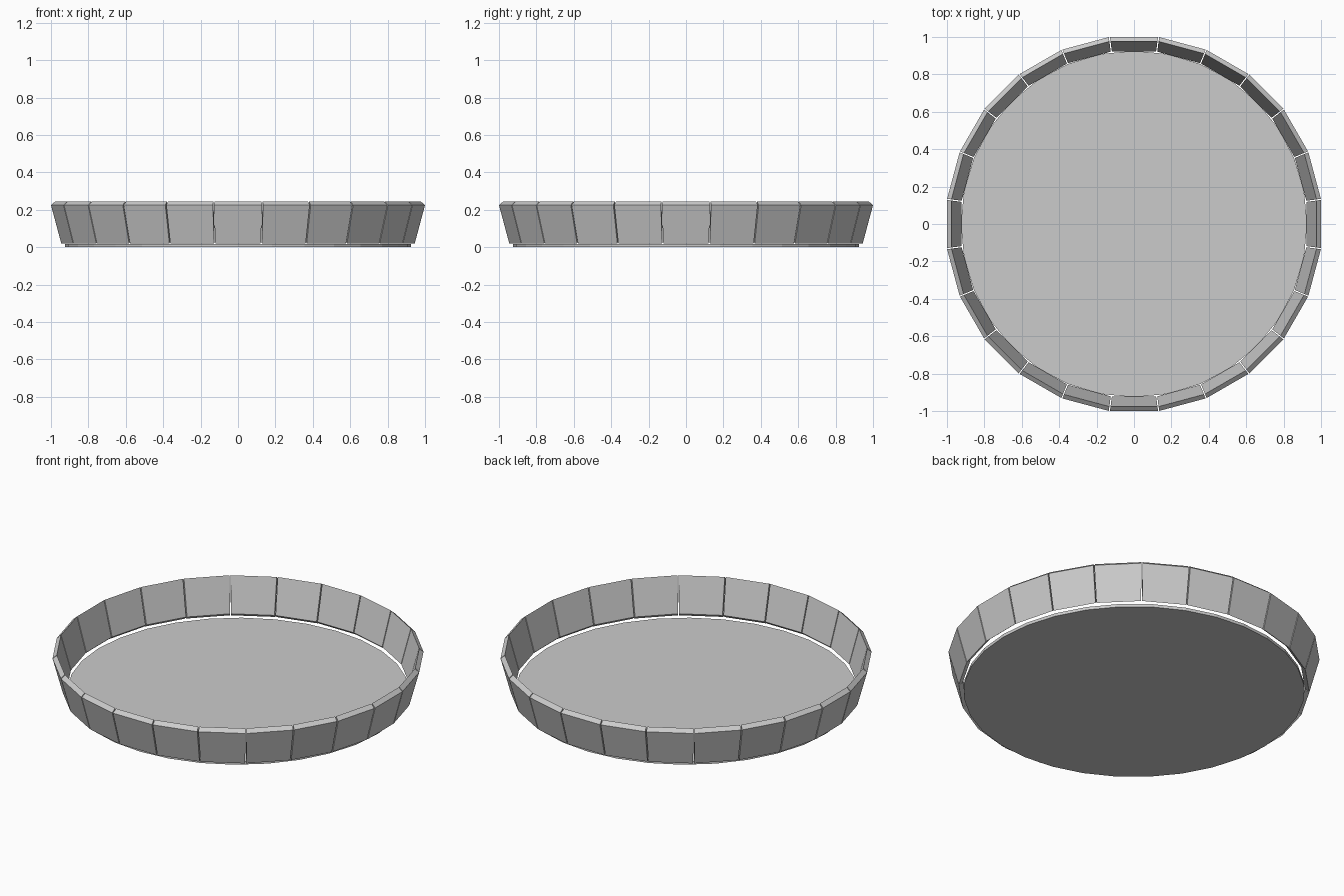
import bpy, bmesh, math

if "Cube" in bpy.data.objects:
    bpy.data.objects.remove(bpy.data.objects["Cube"])

SIDES = 24
GAP = 0.003                      # half of the slit between neighbouring panels
HALF = math.pi / SIDES
# Panel cross-section (distance from centre, height)
PROFILE = [(0.945, 0.020), (1.0, 0.225), (0.977, 0.245), (0.922, 0.040)]


def make_object(name, bm):
    bmesh.ops.recalc_face_normals(bm, faces=bm.faces)
    mesh = bpy.data.meshes.new(name)
    bm.to_mesh(mesh)
    bm.free()
    obj = bpy.data.objects.new(name, mesh)
    bpy.context.collection.objects.link(obj)
    return obj


# One tapered, outward leaning wall panel
bm = bmesh.new()
ends = []
for side in (-1, 1):
    ends.append([bm.verts.new((r, side * (r * math.tan(HALF) - GAP), z)) for r, z in PROFILE])
bm.faces.new(ends[0])
bm.faces.new(ends[1][::-1])
for i in range(4):
    j = (i + 1) % 4
    bm.faces.new((ends[0][i], ends[1][i], ends[1][j], ends[0][j]))
panel = make_object("wall_panel_01", bm)

# Repeat the panel around the ring
for k in range(1, SIDES):
    copy = bpy.data.objects.new(f"wall_panel_{k + 1:02d}", panel.data)
    copy.rotation_euler.z = 2 * math.pi * k / SIDES
    bpy.context.collection.objects.link(copy)

# Thin round base plate
bm = bmesh.new()
bmesh.ops.create_cone(bm, cap_ends=True, segments=32, radius1=0.926, radius2=0.926, depth=0.018)
bmesh.ops.translate(bm, verts=bm.verts, vec=(0, 0, 0.009))
make_object("base_plate", bm)
